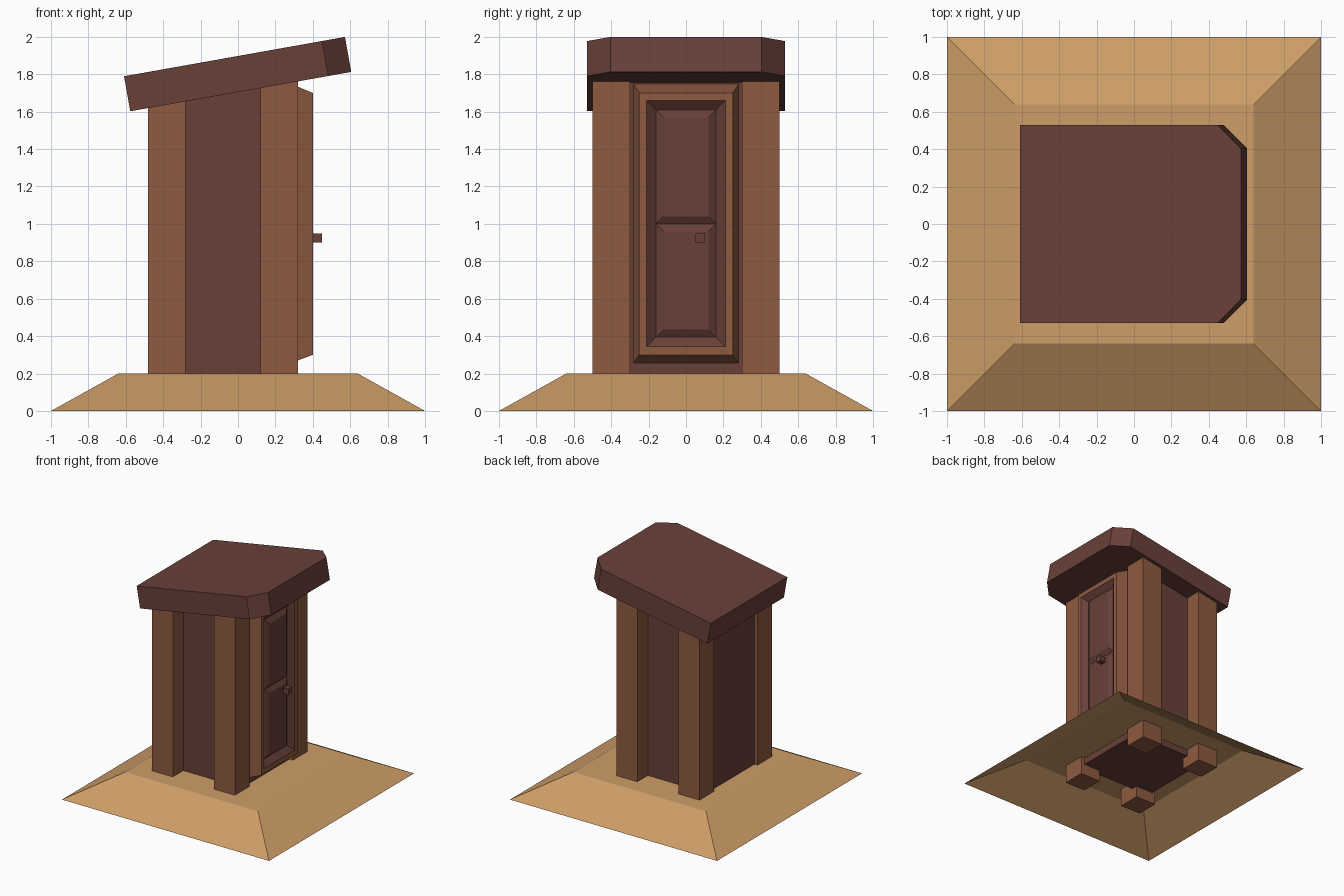
import bpy, bmesh, math
from mathutils import Vector

if "Cube" in bpy.data.objects:
    bpy.data.objects.remove(bpy.data.objects["Cube"])


def material(name, rgb):
    lin = [((c / 255 + 0.055) / 1.055) ** 2.4 for c in rgb]
    m = bpy.data.materials.new(name)
    m.diffuse_color = (*lin, 1)
    m.use_nodes = True
    m.node_tree.nodes["Principled BSDF"].inputs["Base Color"].default_value = m.diffuse_color
    return m


SAND = material("sandy earth", (206, 157, 104))
WOOD = material("light wood", (143, 91, 65))
DARK = material("dark red wood", (105, 64, 57))

SLOPE = 0.178                                # roof rise per unit of x


def under(x):                                # height of the roof underside
    return 1.605 + SLOPE * (x + 0.575)


def finish(name, bm, mats):
    me = bpy.data.meshes.new(name)
    bm.normal_update()
    bm.to_mesh(me)
    bm.free()
    ob = bpy.data.objects.new(name, me)
    for m in mats:
        me.materials.append(m)
    bpy.context.collection.objects.link(ob)
    return ob


def box(name, x, y, z, mat, sloped=0.0):
    """Box from ranges; sloped > 0 makes the top follow the roof, sunk in by that much."""
    bm = bmesh.new()
    bmesh.ops.create_cube(bm, size=1)
    for v in bm.verts:
        px, py = x[v.co.x > 0], y[v.co.y > 0]
        pz = z[0] if v.co.z < 0 else (under(px) + sloped if sloped else z[1])
        v.co = Vector((px, py, pz))
    return finish(name, bm, [mat])


def panel(name, rings, mats, colours):
    """Nested rectangles (half width, z0, z1, x) bridged together; last one may be capped."""
    bm = bmesh.new()
    loops = [[bm.verts.new((x, sy * w, z)) for sy, z in ((-1, a), (1, a), (1, b), (-1, b))]
             for w, a, b, x in rings]
    for o, i, c in zip(loops, loops[1:], colours):
        for k in range(4):
            n = (k + 1) % 4
            bm.faces.new((o[k], o[n], i[n], i[k])).material_index = c
    if len(colours) == len(loops):
        bm.faces.new(loops[-1]).material_index = colours[-1]
    return finish(name, bm, mats)


# Earth mound, open underneath
bm = bmesh.new()
bmesh.ops.create_cube(bm, size=2)
for v in bm.verts:
    s = 0.64 if v.co.z > 0 else 1.0
    v.co = Vector((v.co.x * s, v.co.y * s, 0.2 if v.co.z > 0 else 0))
bmesh.ops.delete(bm, geom=[f for f in bm.faces if f.normal.z < -0.9], context='FACES_ONLY')
finish("earth_mound", bm, [SAND])

# Hut walls and corner posts
box("walls", (-0.45, 0.285), (-0.355, 0.355), (0.14, 0), DARK, 0.05)
for xn, x in (("back", (-0.48, -0.28)), ("door_side", (0.12, 0.32))):
    for yn, y in (("front", (-0.5, -0.3)), ("rear", (0.3, 0.5))):
        box(f"{yn}_{xn}_post", x, y, (0.04, 0), WOOD, 0.05)

# Door frame with sunk inner slope, and two raised panels
panel("door_frame", [(0.282, 0.255, 1.75, 0.28), (0.25, 0.30, 1.70, 0.40),
                     (0.21, 0.345, 1.66, 0.40), (0.16, 0.395, 1.61, 0.36)],
      [WOOD, DARK], [0, 0, 1])
for name, a, b in (("lower", 0.395, 1.0), ("upper", 1.0, 1.61)):
    panel(f"{name}_door_panel", [(0.16, a, b, 0.36), (0.12, a + 0.04, b - 0.04, 0.385)],
          [DARK], [0, 0])

# Door knob on a short stem
box("door_knob", (0.40, 0.45), (0.052, 0.102), (0.90, 0.95), DARK)
box("knob_stem", (0.37, 0.41), (0.067, 0.087), (0.915, 0.935), DARK)

# Tilted roof slab with the two door-side corners cut off
L, W, T, C = 0.6, 0.528, 0.19, 0.125
bm = bmesh.new()
outline = [(-L, -W), (L - C, -W), (L, -W + C), (L, W - C), (L - C, W), (-L, W)]
face = bm.faces.new([bm.verts.new((x, y, -T / 2)) for x, y in outline])
top = bmesh.ops.extrude_face_region(bm, geom=[face])["geom"]
bmesh.ops.translate(bm, vec=(0, 0, T), verts=[g for g in top if isinstance(g, bmesh.types.BMVert)])
bmesh.ops.recalc_face_normals(bm, faces=bm.faces)
roof = finish("roof", bm, [DARK])
roof.location = (-0.002, 0, 1.801)
roof.rotation_euler = (0, -math.atan(SLOPE), 0)
